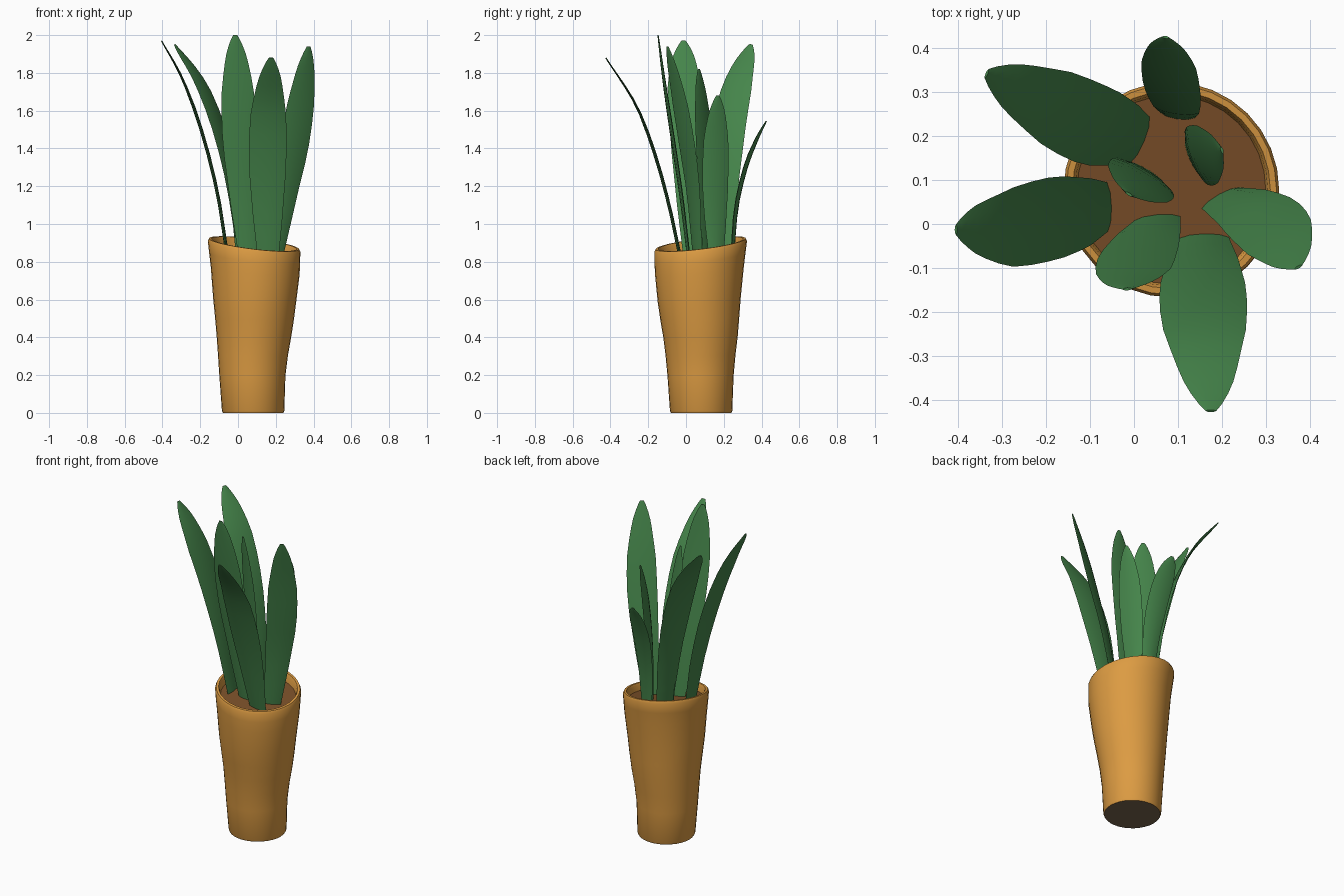
import bpy, bmesh, math
from mathutils import Vector

if "Cube" in bpy.data.objects:
    bpy.data.objects.remove(bpy.data.objects["Cube"])


def material(name, rgb):
    m = bpy.data.materials.new(name)
    m.diffuse_color = (*rgb, 1)
    m.use_nodes = True
    m.node_tree.nodes["Principled BSDF"].inputs["Base Color"].default_value = m.diffuse_color
    return m


ORANGE = material("orange clay", (0.72, 0.33, 0.055))
UNDER = material("grey brown", (0.19, 0.13, 0.075))
SOIL = material("brown soil", (0.20, 0.08, 0.022))
GREEN = material("leaf green", (0.06, 0.235, 0.07))


def loft(name, rings, mat, cap_start=True, cap_end=True, angle=40):
    """Skin a list of closed rings into one smooth object."""
    bm = bmesh.new()
    loops = [[bm.verts.new(p) for p in ring] for ring in rings]
    n = len(loops[0])
    for a, b in zip(loops, loops[1:]):
        for i in range(n):
            j = (i + 1) % n
            bm.faces.new((a[i], a[j], b[j], b[i]))
    if cap_start:
        bm.faces.new(loops[0][::-1])
    if cap_end:
        bm.faces.new(loops[-1])
    bmesh.ops.recalc_face_normals(bm, faces=bm.faces)
    me = bpy.data.meshes.new(name)
    bm.to_mesh(me)
    bm.free()
    me.materials.append(mat)
    ob = bpy.data.objects.new(name, me)
    bpy.context.collection.objects.link(ob)
    bpy.ops.object.select_all(action='DESELECT')
    ob.select_set(True)
    bpy.context.view_layer.objects.active = ob
    bpy.ops.object.shade_smooth_by_angle(angle=math.radians(angle))
    return ob


def pot_ring(t, cx, cy, r, n=32):
    """Ring at height fraction t; the rim plane is tilted."""
    pts = []
    for i in range(n):
        a = 2 * math.pi * i / n
        dx, dy = r * math.cos(a), r * math.sin(a)
        pts.append((cx + dx, cy + dy, t * (0.895 + t * 0.12 * (dy - dx))))
    return pts


# Pot: lopsided tapered wall, rounded rim, inner wall down to the soil
pot = [(0.0, .08, .08, .160), (.012, .08, .08, .165), (.22, .076, .077, .175),
       (.34, .079, .077, .185), (.45, .084, .077, .197), (.56, .087, .073, .209),
       (.67, .088, .070, .220), (.84, .091, .071, .235), (.92, .088, .074, .241),
       (.985, .085, .078, .245), (1.0, .085, .078, .239), (1.0, .085, .078, .225),
       (.985, .085, .078, .219), (.93, .085, .078, .213)]
loft("pot", [pot_ring(*p) for p in pot], ORANGE, False, False)
loft("pot_underside", [pot_ring(0, .08, .08, .160), pot_ring(.004, .08, .08, .159)], UNDER)
loft("soil", [pot_ring(.92, .085, .078, .214), pot_ring(.945, .085, .078, .216)], SOIL)


def sample(pts, u):
    """Catmull-Rom point at u in 0..1."""
    n = len(pts) - 1
    i = min(int(u * n), n - 1)
    f = u * n - i
    p1, p2 = pts[i], pts[i + 1]
    p0 = pts[i - 1] if i > 0 else p1 * 2 - p2
    p3 = pts[i + 2] if i + 2 <= n else p2 * 2 - p1
    return 0.5 * (2 * p1 + (p2 - p0) * f + (2 * p0 - 5 * p1 + 4 * p2 - p3) * f * f
                  + (3 * p1 - p0 - 3 * p2 + p3) * f ** 3)


WIDTH = [(0, .55), (.2, .78), (.4, .95), (.55, 1), (.7, .93), (.82, .75),
         (.9, .56), (.96, .35), (1, .12)]


def width_at(u):
    for (a, wa), (b, wb) in zip(WIDTH, WIDTH[1:]):
        if u <= b:
            return wa + (wb - wa) * (u - a) / (b - a)
    return WIDTH[-1][1]


def leaf(name, half, side, path):
    """Thin lens-shaped blade swept along a path; side is its width direction in plan."""
    pts = [Vector(p) for p in path]
    side = Vector((*side, 0)).normalized()
    us = [0, .1, .2, .3, .4, .5, .6, .7, .78, .85, .9, .94, .975, 1]
    rings = []
    for u in us:
        c = sample(pts, u)
        tan = sample(pts, min(u + .01, 1)) - sample(pts, max(u - .01, 0))
        nor = tan.cross(side).normalized()
        w = half * width_at(u)
        th = .009 * min(1, .35 + 1.5 * (1 - u))
        rings.append([c + side * w * s + nor * th * k for s, k in
                      ((-1, 0), (-.6, .75), (0, 1), (.6, .75),
                       (1, 0), (.6, -.75), (0, -1), (-.6, -.75))])
    loft(name, rings, GREEN, angle=50)


# Leaves fanning out of the pot
leaf("leaf_left", .097, (0, 1), [(-.055, .04, .82), (-.11, .025, 1.17), (-.195, .01, 1.5),
                                 (-.295, -.01, 1.77), (-.405, -.013, 1.97)])
leaf("leaf_back_left", .095, (.39, .92), [(.02, .19, .82), (-.03, .205, 1.2), (-.1, .228, 1.5),
                                          (-.2, .275, 1.75), (-.335, .342, 1.95)])
leaf("leaf_back", .067, (1, -.15), [(.1, .245, .82), (.095, .265, 1.08), (.085, .315, 1.3),
                                    (.078, .375, 1.45), (.072, .425, 1.545)])
leaf("leaf_inner_right", .074, (-.34, .94), [(.13, .16, .82), (.14, .155, 1.1),
                                             (.165, .158, 1.42), (.2, .168, 1.68)])
leaf("leaf_inner", .085, (.85, -.53), [(.03, .115, .82), (.025, .11, 1.15),
                                       (.01, .093, 1.5), (-.012, .068, 1.82)])
leaf("leaf_right", .088, (.87, .48), [(.195, .06, .82), (.25, .04, 1.15), (.3, .005, 1.42),
                                      (.338, -.04, 1.68), (.374, -.098, 1.94)])
leaf("leaf_front_left", .092, (1, .08), [(.055, .015, .82), (.03, -.025, 1.15),
                                         (.007, -.073, 1.47), (-.003, -.115, 1.75), (-.015, -.148, 2.0)])
leaf("leaf_front", .101, (1, 0), [(.16, -.03, .82), (.157, -.09, 1.1), (.157, -.165, 1.37),
                                  (.162, -.265, 1.63), (.175, -.425, 1.88)])
